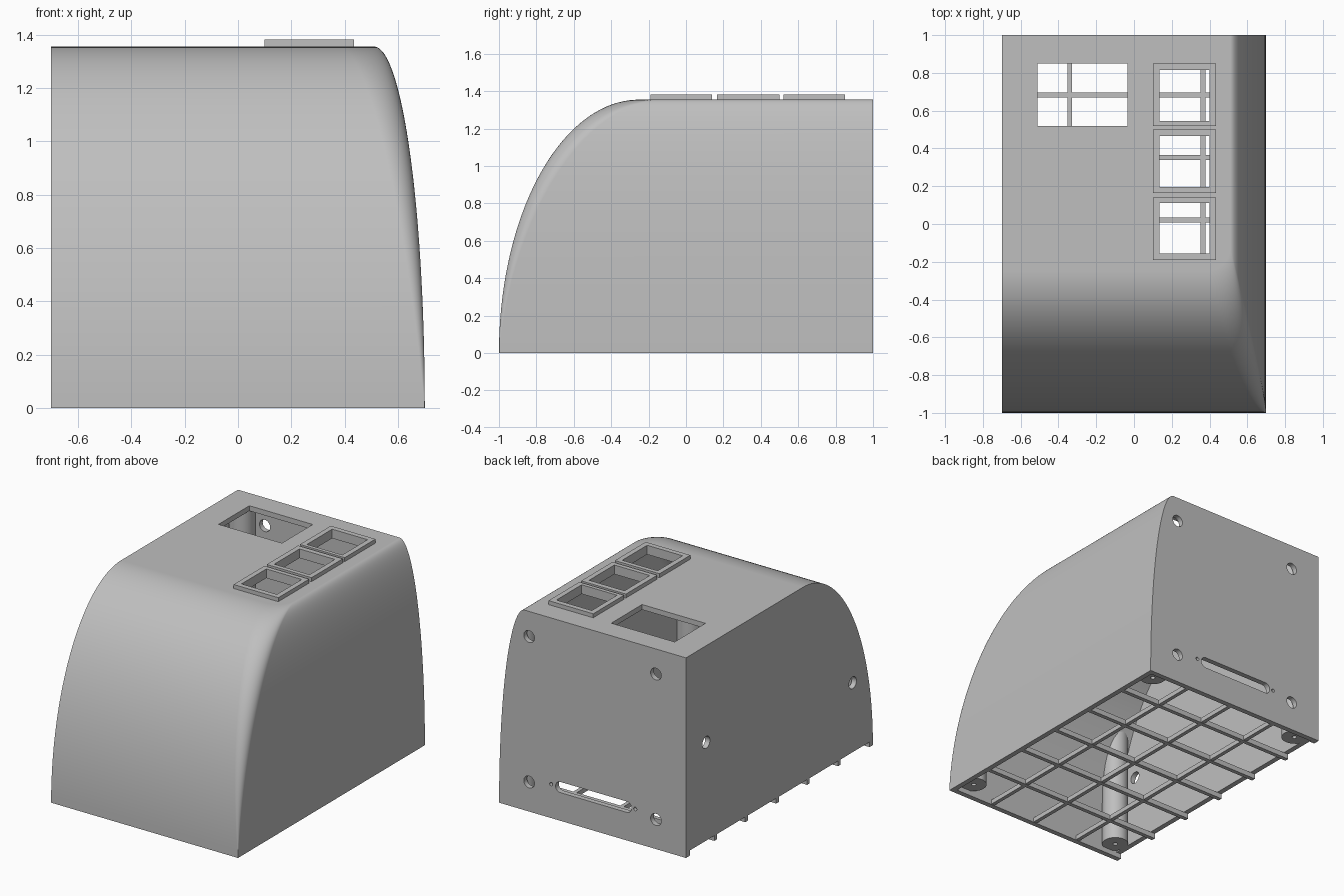
import bpy, bmesh, math
from mathutils import Matrix, Vector

cube = bpy.data.objects.get("Cube")
if cube:
    bpy.data.objects.remove(cube, do_unlink=True)

H = 1.355      # height of the flat top
W = 0.035      # wall thickness

grey = bpy.data.materials.new("housing_grey")
grey.use_nodes = True
color = (0.52, 0.52, 0.52, 1)
grey.diffuse_color = color
grey.node_tree.nodes["Principled BSDF"].inputs["Base Color"].default_value = color


def finish(name, bm):
    bmesh.ops.recalc_face_normals(bm, faces=bm.faces)
    mesh = bpy.data.meshes.new(name)
    bm.to_mesh(mesh)
    bm.free()
    mesh.materials.append(grey)
    obj = bpy.data.objects.new(name, mesh)
    bpy.context.collection.objects.link(obj)
    return obj


def box(name, x, y, z):
    bm = bmesh.new()
    size = Vector((x[1] - x[0], y[1] - y[0], z[1] - z[0]))
    mid = Vector((sum(x) / 2, sum(y) / 2, sum(z) / 2))
    bmesh.ops.create_cube(bm, size=1, matrix=Matrix.Translation(mid) @ Matrix.Diagonal(size).to_4x4())
    return finish(name, bm)


def cylinder(name, center, radius, depth, axis="Z", sides=32):
    turn = {"X": Matrix.Rotation(math.pi / 2, 4, "Y"),
            "Y": Matrix.Rotation(math.pi / 2, 4, "X"), "Z": Matrix.Identity(4)}[axis]
    bm = bmesh.new()
    bmesh.ops.create_cone(bm, cap_ends=True, segments=sides, radius1=radius, radius2=radius,
                          depth=depth, matrix=Matrix.Translation(center) @ turn)
    return finish(name, bm)


def activate(obj):
    bpy.ops.object.select_all(action="DESELECT")
    obj.select_set(True)
    bpy.context.view_layer.objects.active = obj


def boolean(obj, tool, operation="DIFFERENCE", keep=False):
    activate(obj)
    mod = obj.modifiers.new("cut", "BOOLEAN")
    mod.operation = operation
    mod.solver = "EXACT"
    mod.object = tool
    bpy.ops.object.modifier_apply(modifier=mod.name)
    if not keep:
        bpy.data.objects.remove(tool, do_unlink=True)


def smooth(obj):
    activate(obj)
    bpy.ops.object.shade_smooth_by_angle(angle=math.radians(30))
    mod = obj.modifiers.new("normals", "WEIGHTED_NORMAL")
    mod.keep_sharp = True


def domed_solid(name, inset, below=0, steps=40, arc=10):
    """Rounded-corner sections stacked along elliptical front and side profiles."""
    levels = []
    for i in range(steps + 1):
        t = math.pi / 2 * i / steps
        levels.append((t, (H - inset) * math.sin(t)))
    if below:
        levels.insert(0, (0, -below))
    bm = bmesh.new()
    rings = []
    for t, z in levels:
        x = 0.51 + (0.19 - inset) * math.cos(t)
        y = -0.25 - (0.75 - inset) * math.cos(t)
        r = max(0.004, 0.13 * math.sin(t))
        pts = [(x, 1 - inset), (-0.7 + inset, 1 - inset), (-0.7 + inset, y)]
        for k in range(arc + 1):
            a = math.pi / 2 * k / arc
            pts.append((x - r + r * math.sin(a), y + r - r * math.cos(a)))
        rings.append([bm.verts.new((px, py, z)) for px, py in pts])
    for low, high in zip(rings, rings[1:]):
        for i in range(len(low)):
            j = (i + 1) % len(low)
            bm.faces.new((low[i], low[j], high[j], high[i]))
    bm.faces.new(rings[0][::-1])
    bm.faces.new(rings[-1])
    return finish(name, bm)


# Hollow housing, open underneath
housing = domed_solid("housing", 0)
envelope = domed_solid("envelope", 0.012)
boolean(housing, domed_solid("cavity", W, below=0.1))

# Gap under the flat side wall
boolean(housing, box("gap", (-0.75, -0.6), (-0.965, 0.955), (-0.1, W)))

# Top windows, three of them with raised frames
boolean(housing, box("window", (-0.51, -0.035), (0.52, 0.85), (1.2, 1.5)))
frames = ((0.52, 0.85, 0.545, 0.815), (0.165, 0.50, 0.195, 0.465), (-0.19, 0.14, -0.155, 0.11))
for i, (y0, y1, inner0, inner1) in enumerate(frames):
    frame = box(f"window_frame_{i + 1}", (0.10, 0.435), (y0, y1), (H - 0.01, H + 0.027))
    opening = box("opening", (0.135, 0.40), (inner0, inner1), (1.2, 1.5))
    boolean(frame, opening, keep=True)
    boolean(housing, opening)

# Screw holes and connector slot in the back
for x in (-0.475, 0.475):
    for z in (0.2, 1.185):
        boolean(housing, cylinder("hole", (x, 1, z), 0.04, 0.2, "Y"))
for x in (-0.32, 0.31):
    boolean(housing, cylinder("pin_hole", (x, 1, 0.23), 0.012, 0.2, "Y", 16))
slot = cylinder("slot", (0, 1, 0.227), 0.037, 0.2, "Y")
for v in slot.data.vertices:
    v.co.x += 0.24 if v.co.x > 0.0001 else -0.255
boolean(housing, slot)

# Holes in the flat side
for y, z in ((0.784, 0.70), (-0.784, 0.505)):
    boolean(housing, cylinder("side_hole", (-0.7, y, z), 0.04, 0.2, "X"))
smooth(housing)

# Corner screw posts, trimmed to the shell
for x, side in ((-0.59, "right"), (0.59, "left")):
    for y, end in ((-0.89, "front"), (0.89, "back")):
        post = cylinder(f"post_{end}_{side}", (x, y, 0.735), 0.083, 1.4)
        boolean(post, envelope, "INTERSECT", keep=True)
        boolean(post, cylinder("screw_hole", (x, y, 0.1), 0.015, 0.4, sides=16))
        smooth(post)
bpy.data.objects.remove(envelope, do_unlink=True)

# Floor grille
for i in range(5):
    y = 0.683 - 0.331 * i
    box(f"grille_cross_bar_{i + 1}", (-0.7, 0.68), (y - 0.014, y + 0.014), (0, W))
for i in range(3):
    x = -0.34 + 0.353 * i
    box(f"grille_long_bar_{i + 1}", (x - 0.013, x + 0.013), (-0.975, 0.975), (0.002, W - 0.002))
